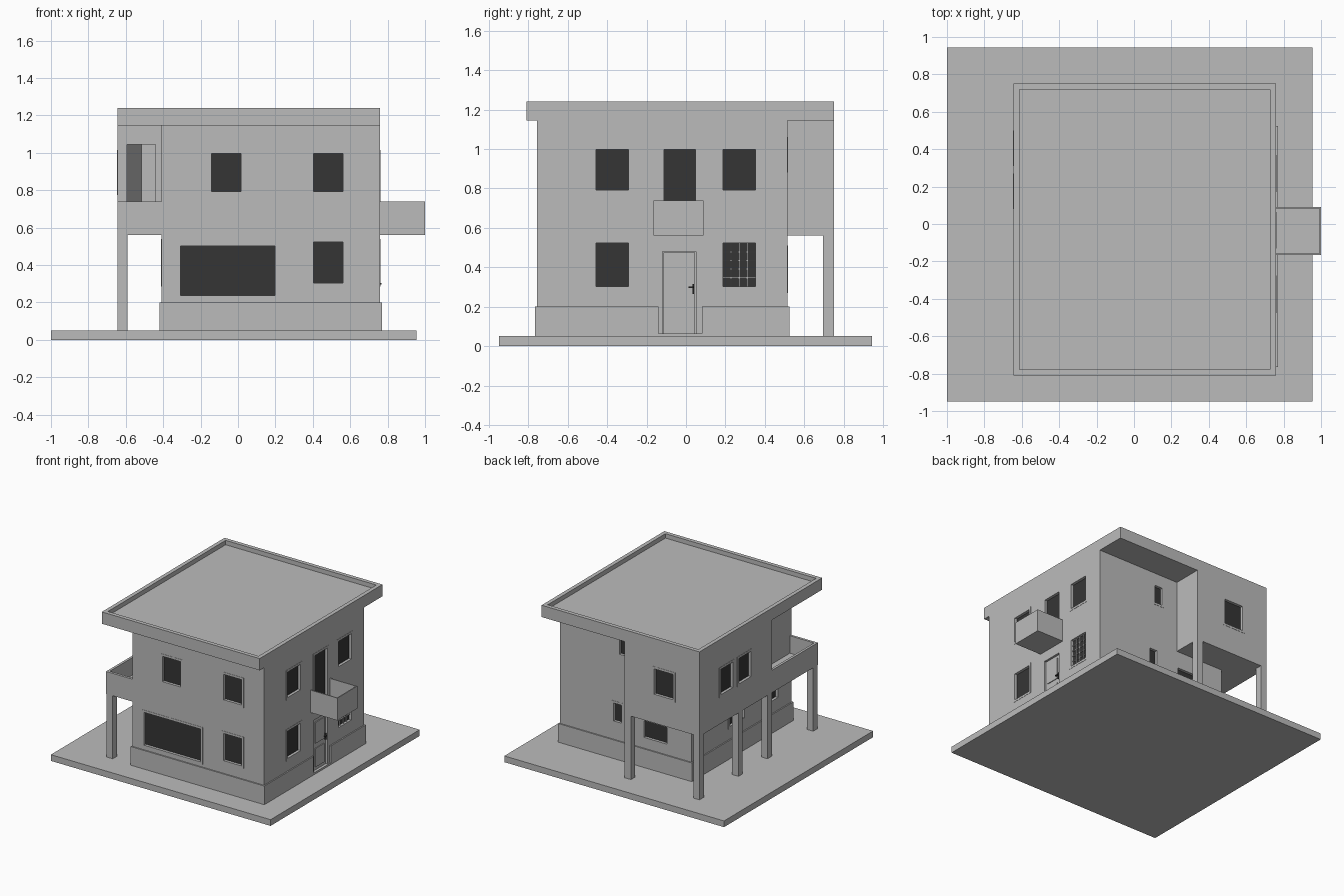
import bpy, bmesh
from mathutils import Vector

cube = bpy.data.objects.get("Cube")
if cube:
    bpy.data.objects.remove(cube, do_unlink=True)


def material(name, value):
    m = bpy.data.materials.new(name)
    m.use_nodes = True
    color = (value, value, value, 1)
    m.diffuse_color = color
    m.node_tree.nodes["Principled BSDF"].inputs["Base Color"].default_value = color
    return m


PLASTER = material("plaster grey", 0.5)
GLASS = material("dark glass", 0.036)
SHADE = material("shaded glass", 0.13)


def add_box(bm, x, y, z):
    made = bmesh.ops.create_cube(bm, size=1)["verts"]
    for v in made:
        v.co = Vector([r[0] if c < 0 else r[1] for c, r in zip(v.co, (x, y, z))])


def boxes(name, mat, *items):
    bm = bmesh.new()
    for item in items:
        add_box(bm, *item)
    mesh = bpy.data.meshes.new(name)
    bm.to_mesh(mesh)
    bm.free()
    mesh.materials.append(mat)
    ob = bpy.data.objects.new(name, mesh)
    bpy.context.collection.objects.link(ob)
    return ob


def prism(name, outline, z0, z1):
    """Extrude a flat outline upwards."""
    bm = bmesh.new()
    face = bm.faces.new([bm.verts.new((x, y, z0)) for x, y in outline])
    top = bmesh.ops.extrude_face_region(bm, geom=[face])["geom"]
    for v in top:
        if isinstance(v, bmesh.types.BMVert):
            v.co.z = z1
    bmesh.ops.recalc_face_normals(bm, faces=bm.faces)
    mesh = bpy.data.meshes.new(name)
    bm.to_mesh(mesh)
    bm.free()
    mesh.materials.append(PLASTER)
    ob = bpy.data.objects.new(name, mesh)
    bpy.context.collection.objects.link(ob)
    return ob


def tray(name, x, y, z, floor, rim, sides):
    """Slab with upstanding rims on the named sides."""
    parts = [(x, y, (z[0], floor))]
    up = (floor, z[1])
    yr = (y[0] + rim * ("front" in sides), y[1] - rim * ("back" in sides))
    if "front" in sides:
        parts.append((x, (y[0], yr[0]), up))
    if "back" in sides:
        parts.append((x, (yr[1], y[1]), up))
    if "right" in sides:
        parts.append(((x[0], x[0] + rim), yr, up))
    if "left" in sides:
        parts.append(((x[1] - rim, x[1]), yr, up))
    return boxes(name, PLASTER, *parts)


def on_wall(wall, u, z, inner, outer):
    """Box on a wall: u runs along it, depths are measured outwards."""
    axis, plane, sign = wall
    d = sorted((plane + sign * inner, plane + sign * outer))
    return (d, u, z) if axis == "x" else (u, d, z)


def window(name, wall, u, z, cutters, rim=0.018, bars=None, glass=GLASS):
    cutters.append(on_wall(wall, u, z, -0.04, 0.05))
    iu, iz = (u[0] + rim, u[1] - rim), (z[0] + rim, z[1] - rim)
    edge = (-0.04, 0.002)
    boxes(name + "_frame", PLASTER,
          on_wall(wall, (u[0], iu[0]), z, *edge), on_wall(wall, (iu[1], u[1]), z, *edge),
          on_wall(wall, iu, (z[0], iz[0]), *edge), on_wall(wall, iu, (iz[1], z[1]), *edge))
    boxes(name + "_glass", glass, on_wall(wall, iu, iz, -0.04, -0.02))
    if bars:
        # security lattice
        t, cells = 0.003, []
        for span, count, upright in ((iu, bars[0], True), (iz, bars[1], False)):
            for i in range(1, count):
                c = span[0] + (span[1] - span[0]) * i / count
                strip = (c - t, c + t)
                cells.append(on_wall(wall, strip if upright else iu,
                                     iz if upright else strip, -0.018, -0.01))
        boxes(name + "_lattice", PLASTER, *cells)


def cut(body, cutters):
    tool = boxes("opening_cutter", PLASTER, *cutters)
    tool.hide_render = True
    mod = body.modifiers.new("openings", "BOOLEAN")
    mod.operation, mod.solver, mod.object = "DIFFERENCE", "EXACT", tool
    bpy.context.view_layer.objects.active = body
    bpy.ops.object.modifier_apply(modifier=mod.name)
    bpy.data.objects.remove(tool, do_unlink=True)


# Ground slab and main walls
boxes("ground_slab", PLASTER, ((-1, 0.955), (-0.95, 0.945), (0, 0.05)))
X0, X1, Y0, Y1, TOP = -0.41, 0.76, -0.755, 0.515, 1.145
WX, WY, LOW, STEP = -0.645, 0.75, 0.56, -0.17
house = boxes("main_walls", PLASTER, ((X0, X1), (Y0, Y1), (0.05, TOP)))
wing = prism("upper_wing", [(WX, STEP), (X0, STEP), (X0, Y1), (0.02, Y1),
                            (0.02, WY), (WX, WY)], LOW, TOP)
front, left = ("y", Y0, -1), ("x", X1, 1)
back, right = ("y", Y1, 1), ("x", X0, -1)
wing_back, wing_side, wing_front = ("y", WY, 1), ("x", WX, -1), ("y", STEP, -1)
HIGH, MID = (0.775, 1.015), (0.285, 0.54)

# Windows of the main walls
holes = []
window("front_upper_window_a", front, (-0.16, 0.035), HIGH, holes)
window("front_upper_window_b", front, (0.385, 0.58), HIGH, holes)
window("front_lower_window", front, (0.385, 0.58), MID, holes)
window("front_picture_window", front, (-0.325, 0.215), (0.22, 0.52), holes)
window("left_upper_window_a", left, (-0.475, -0.275), HIGH, holes)
window("left_upper_window_b", left, (0.17, 0.37), HIGH, holes)
window("left_lower_window", left, (-0.475, -0.275), MID, holes)
window("left_barred_window", left, (0.17, 0.37), MID, holes, bars=(4, 5))
window("balcony_door", left, (-0.13, 0.065), (0.6, 1.015), holes)
window("back_upper_slit", back, (0.145, 0.25), (0.88, 1.06), holes)
window("back_lower_slit", back, (0.195, 0.3), (0.33, 0.51), holes)
window("back_wide_window", back, (-0.21, 0.03), (0.27, 0.44), holes)
window("right_window_a", right, (-0.17, 0.05), MID, holes)
window("right_window_b", right, (-0.6, -0.4), MID, holes)

# Entrance door with panels and handle
holes.append(on_wall(left, (-0.12, 0.05), (0.065, 0.48), -0.03, 0.05))
boxes("entrance_door", PLASTER, on_wall(left, (-0.115, 0.045), (0.065, 0.475), -0.03, -0.012))
boxes("door_panels", PLASTER,
      on_wall(left, (-0.09, 0.02), (0.09, 0.24), -0.012, -0.006),
      on_wall(left, (-0.09, 0.02), (0.28, 0.45), -0.012, -0.006))
boxes("door_handle", GLASS,
      on_wall(left, (0.033, 0.041), (0.265, 0.315), -0.012, 0.0),
      on_wall(left, (0.012, 0.037), (0.295, 0.303), -0.004, 0.008))
boxes("door_step", PLASTER, on_wall(left, (-0.14, 0.08), (0.05, 0.065), -0.01, 0.01))
cut(house, holes)

# Windows and terrace door of the upper wing
holes = []
window("wing_back_window", wing_back, (-0.43, -0.225), HIGH, holes)
window("wing_side_window_a", wing_side, (0.31, 0.5), HIGH, holes)
window("wing_side_window_b", wing_side, (0.08, 0.27), HIGH, holes)
window("terrace_door", wing_front, (-0.6, -0.435), (0.6, 1.05), holes, rim=0.006, glass=SHADE)
boxes("terrace_door_leaf", PLASTER, on_wall(wing_front, (-0.515, -0.441), (0.606, 1.044), -0.02, -0.01))
cut(wing, holes)

# Plinth, broken at the entrance
P = 0.01
Z = (0.05, 0.2)
boxes("plinth", PLASTER,
      ((X0 - P, X1 + P), (Y0 - P, Y0), Z), ((X0 - P, X1 + P), (Y1, Y1 + P), Z),
      ((X0 - P, X0), (Y0, Y1), Z),
      ((X1, X1 + P), (Y0, -0.14), Z), ((X1, X1 + P), (0.08, Y1), Z))

# Columns under the wing and terrace
W = 0.055
for i, (x, y) in enumerate([(WX, WY - W), (0.02 - W, WY - W), (WX, 0.2),
                            (WX, STEP), (WX, Y0 + 0.005)]):
    boxes(f"column_{i + 1}", PLASTER, ((x, x + W), (y, y + W), (0.05, LOW)))

# Terrace, balcony and roof
tray("terrace", (WX, X0), (Y0, STEP), (LOW, 0.74), 0.6, 0.02, ("front", "right"))
tray("balcony", (X1, 1.0), (-0.165, 0.09), (LOW, 0.74), 0.6, 0.008, ("front", "back", "left"))
tray("roof", (WX, X1), (-0.81, WY), (TOP, 1.24), 1.205, 0.032,
     ("front", "back", "left", "right"))
